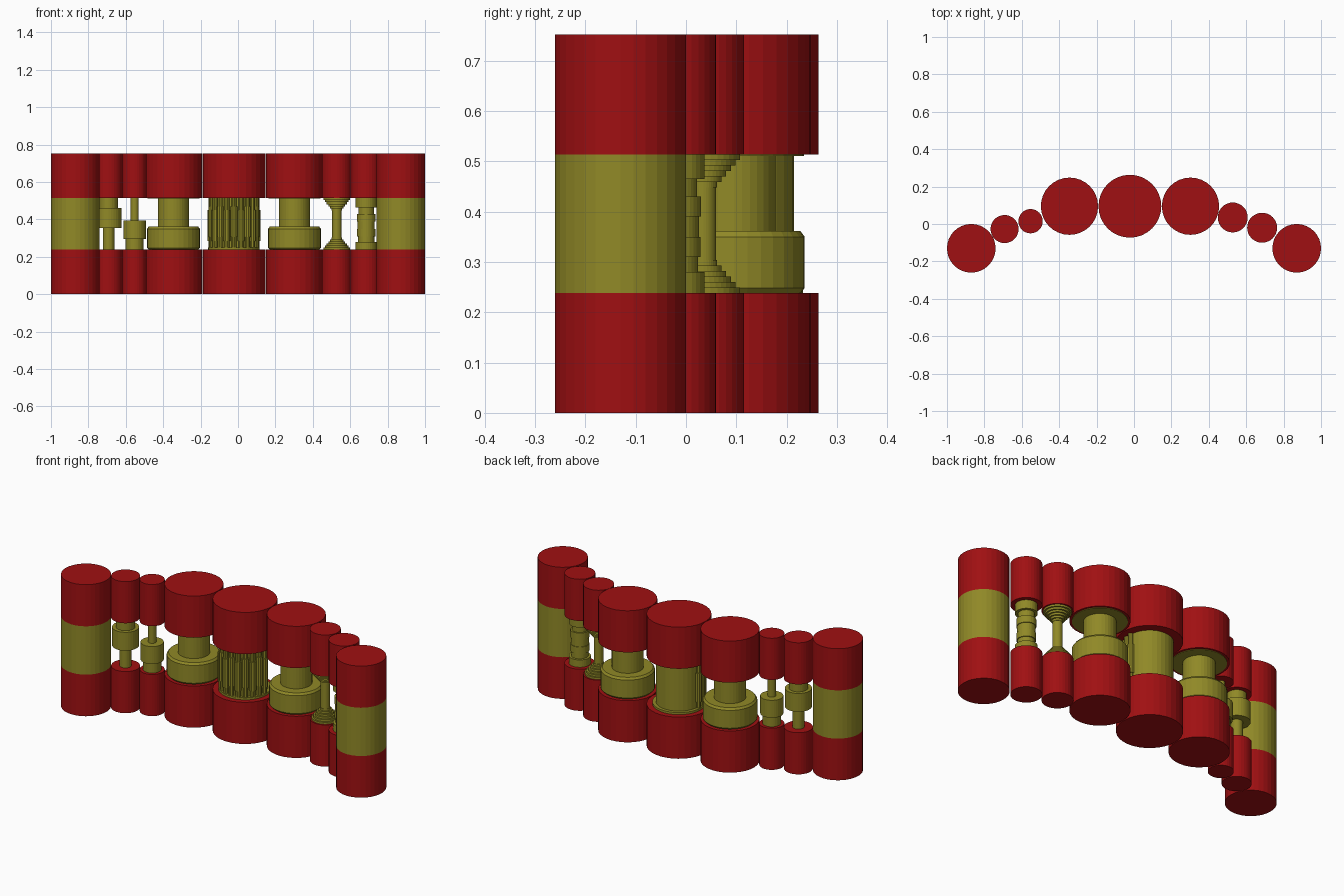
import bpy
import bmesh
from math import sin, cos, pi, radians

cube = bpy.data.objects.get("Cube")
if cube:
    bpy.data.objects.remove(cube, do_unlink=True)


def material(name, rgb):
    mat = bpy.data.materials.new(name)
    mat.use_nodes = True
    mat.diffuse_color = (*rgb, 1)
    mat.node_tree.nodes["Principled BSDF"].inputs["Base Color"].default_value = (*rgb, 1)
    return mat


RED = material("deep red", (0.35, 0.005, 0.006))
OLIVE = material("olive yellow", (0.28, 0.25, 0.02))

LOW, HIGH, TOP = 0.238, 0.514, 0.752


def lathe(name, centre, profile, mat, sides=32):
    """Closed turned solid from (radius, height) pairs."""
    bm = bmesh.new()
    rings = []
    for r, z in profile:
        rings.append([bm.verts.new((r * cos(2 * pi * i / sides),
                                    r * sin(2 * pi * i / sides), z))
                      for i in range(sides)])
    for a, b in zip(rings, rings[1:]):
        for i in range(sides):
            j = (i + 1) % sides
            bm.faces.new((a[i], a[j], b[j], b[i]))
    bm.faces.new(rings[0][::-1])
    bm.faces.new(rings[-1])
    mesh = bpy.data.meshes.new(name)
    bm.to_mesh(mesh)
    bm.free()
    mesh.materials.append(mat)
    obj = bpy.data.objects.new(name, mesh)
    obj.location = (*centre, 0)
    bpy.context.collection.objects.link(obj)
    return obj


def steps(*bands):
    """Stepped profile from (radius, top height) bands, starting on the lower cap."""
    profile, z = [], LOW
    for r, top in bands:
        profile += [(r, z), (r, top)]
        z = top
    return profile


# Column centres and radii
columns = {
    "right_end": (-0.87, -0.13, 0.13),
    "right_piston": (-0.692, -0.027, 0.075),
    "right_pin": (-0.553, 0.015, 0.065),
    "right_drum": (-0.345, 0.095, 0.153),
    "middle": (-0.022, 0.095, 0.168),
    "left_drum": (0.302, 0.095, 0.153),
    "left_spool": (0.528, 0.035, 0.08),
    "left_baluster": (0.685, -0.02, 0.08),
    "left_end": (0.87, -0.13, 0.13),
}

# Red lower and upper blocks
for name, (x, y, r) in columns.items():
    lathe(name + "_lower_block", (x, y), [(r, 0), (r, LOW)], RED)
    lathe(name + "_upper_block", (x, y), [(r, HIGH), (r, TOP)], RED)


def core(name, profile, sides=32):
    lathe(name + "_core", columns[name][:2], profile, OLIVE, sides)


# Solid end columns
for name in ("right_end", "left_end"):
    core(name, steps((0.13, HIGH)))

# Thin stepped shafts
core("right_piston", steps((0.031, 0.355), (0.07, 0.46), (0.05, HIGH)))
core("right_pin", steps((0.048, 0.295), (0.06, 0.395), (0.021, HIGH)))

# Wide drums with chamfered discs and a thin plate under the upper block
for name in ("right_drum", "left_drum"):
    core(name, [(0.132, LOW), (0.141, 0.248), (0.141, 0.35), (0.132, 0.362),
                (0.083, 0.362), (0.083, HIGH)])
    lathe(name + "_plate", columns[name][:2], [(0.14, HIGH - 0.003), (0.14, HIGH)], OLIVE)

# Spool with stepped flares at both ends
flare = [0.072 - 0.009 * i for i in range(6)]
rise = 0.011
lower = [(r, LOW + rise * (i + 1)) for i, r in enumerate(flare)]
upper = [(r, HIGH - rise * i) for i, r in enumerate(flare)][::-1]
core("left_spool", steps(*lower, (0.025, HIGH - rise * len(flare)), *upper))

# Baluster with collars and rings
core("left_baluster", steps((0.057, 0.28), (0.044, 0.31), (0.049, 0.35), (0.046, 0.39),
                            (0.05, 0.43), (0.042, 0.465), (0.057, HIGH)))

# Middle drum: smooth behind, vertical collared pins around the front
core("middle", steps((0.138, 0.25), (0.12, HIGH)))
mx, my, _ = columns["middle"]
for i in range(11):
    a = radians(180 + 18 * i)
    spot = (mx + 0.123 * cos(a), my + 0.123 * sin(a))
    shift = 0.02 * (i % 2)
    lathe(f"middle_pin_{i + 1}", spot,
          steps((0.014, 0.285 + shift), (0.019, 0.45 + shift), (0.014, HIGH)), OLIVE, 10)
